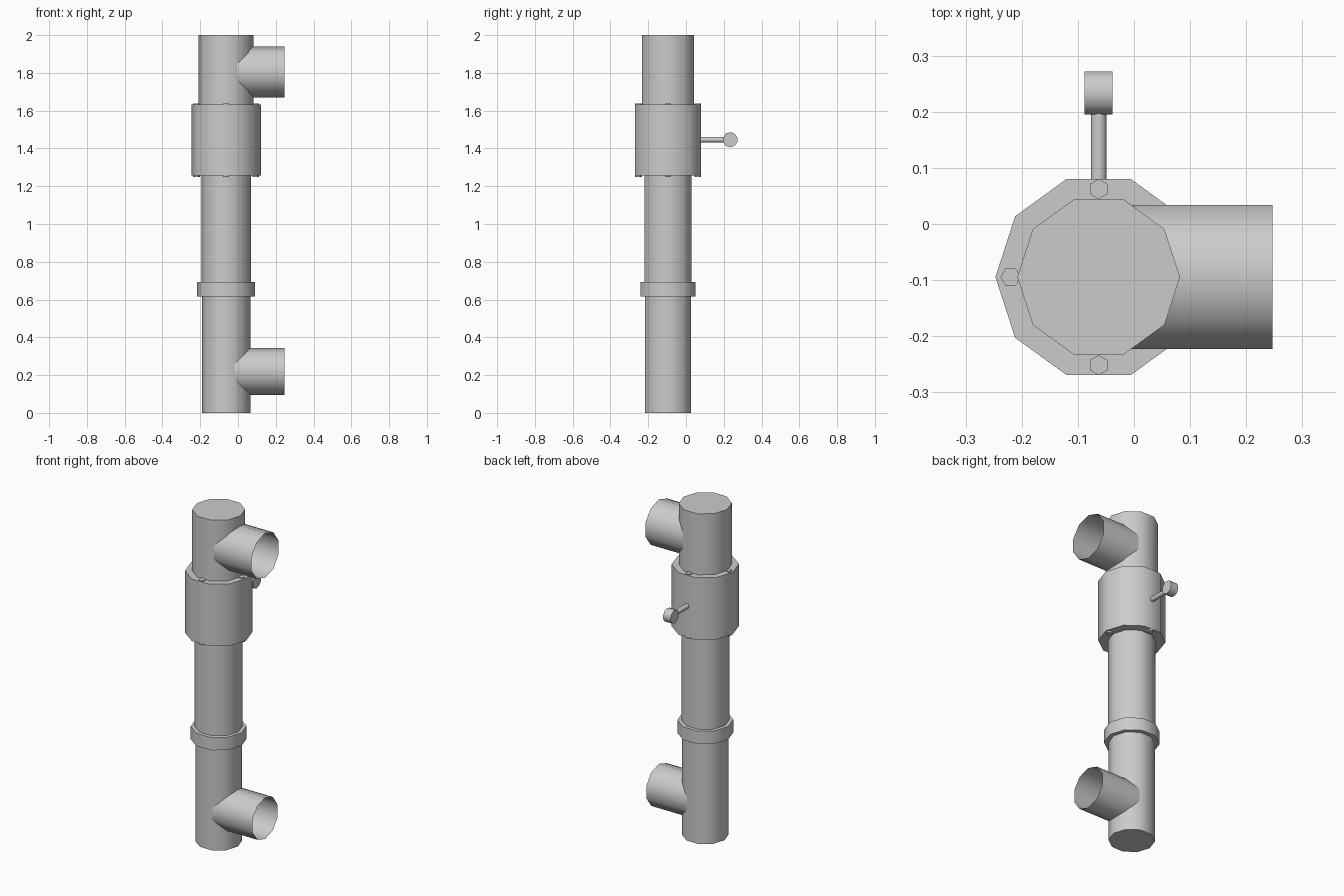
import bpy, math
from mathutils import Vector

if "Cube" in bpy.data.objects:
    bpy.data.objects.remove(bpy.data.objects["Cube"])

X, Y, Z = Vector((1, 0, 0)), Vector((0, 1, 0)), Vector((0, 0, 1))
CX, CY = -0.063, -0.0945   # vertical axis of the pipe


def prism(name, start, axis, length, r, first, sides=10, caps=(True, True)):
    """Straight prism; its first corner points along `first`."""
    start = Vector(start)
    side = axis.cross(first)
    verts = []
    for d in (0, length):
        for i in range(sides):
            a = 2 * math.pi * i / sides
            verts.append(start + axis * d + r * (math.cos(a) * first + math.sin(a) * side))
    faces = [(i, (i + 1) % sides, sides + (i + 1) % sides, sides + i) for i in range(sides)]
    if caps[0]:
        faces.append(tuple(reversed(range(sides))))
    if caps[1]:
        faces.append(tuple(range(sides, 2 * sides)))
    mesh = bpy.data.meshes.new(name)
    mesh.from_pydata(verts, [], faces)
    ob = bpy.data.objects.new(name, mesh)
    bpy.context.collection.objects.link(ob)
    bpy.ops.object.select_all(action='DESELECT')
    ob.select_set(True)
    bpy.context.view_layer.objects.active = ob
    bpy.ops.object.shade_smooth_by_angle(angle=math.radians(40))
    return ob


# Stacked upright sections: name, bottom, top, radius
for name, z0, z1, r in (("lower_pipe", 0, 0.62, 0.128),
                        ("joint_ring", 0.615, 0.693, 0.153),
                        ("middle_pipe", 0.685, 1.265, 0.131),
                        ("valve_collar", 1.258, 1.632, 0.184),
                        ("upper_pipe", 1.625, 2.0, 0.145)):
    prism(name, (CX, CY, z0), Z, z1 - z0, r, X)

# Open-ended side branches
for name, z, r in (("upper_branch", 1.805, 0.135), ("lower_branch", 0.219, 0.125)):
    prism(name, (CX + 0.03, CY, z), X, 0.247 - CX - 0.03, r, Z, caps=(False, False))

# Hex bolt heads above and below the collar
for i in range(4):
    a = i * math.pi / 2
    d = Vector((math.cos(a), math.sin(a), 0))
    p = Vector((CX, CY, 0)) + d * 0.157
    for label, z in (("top", 1.622), ("bottom", 1.248)):
        prism(f"bolt_{label}_{i}", (p.x, p.y, z), Z, 0.016, 0.018, d, sides=6)

# Valve handle: rod and cross knob
prism("handle_rod", (CX, 0.06, 1.446), Y, 0.14, 0.0145, Z)
prism("handle_knob", (CX - 0.025, 0.2335, 1.446), X, 0.05, 0.04, Z)
